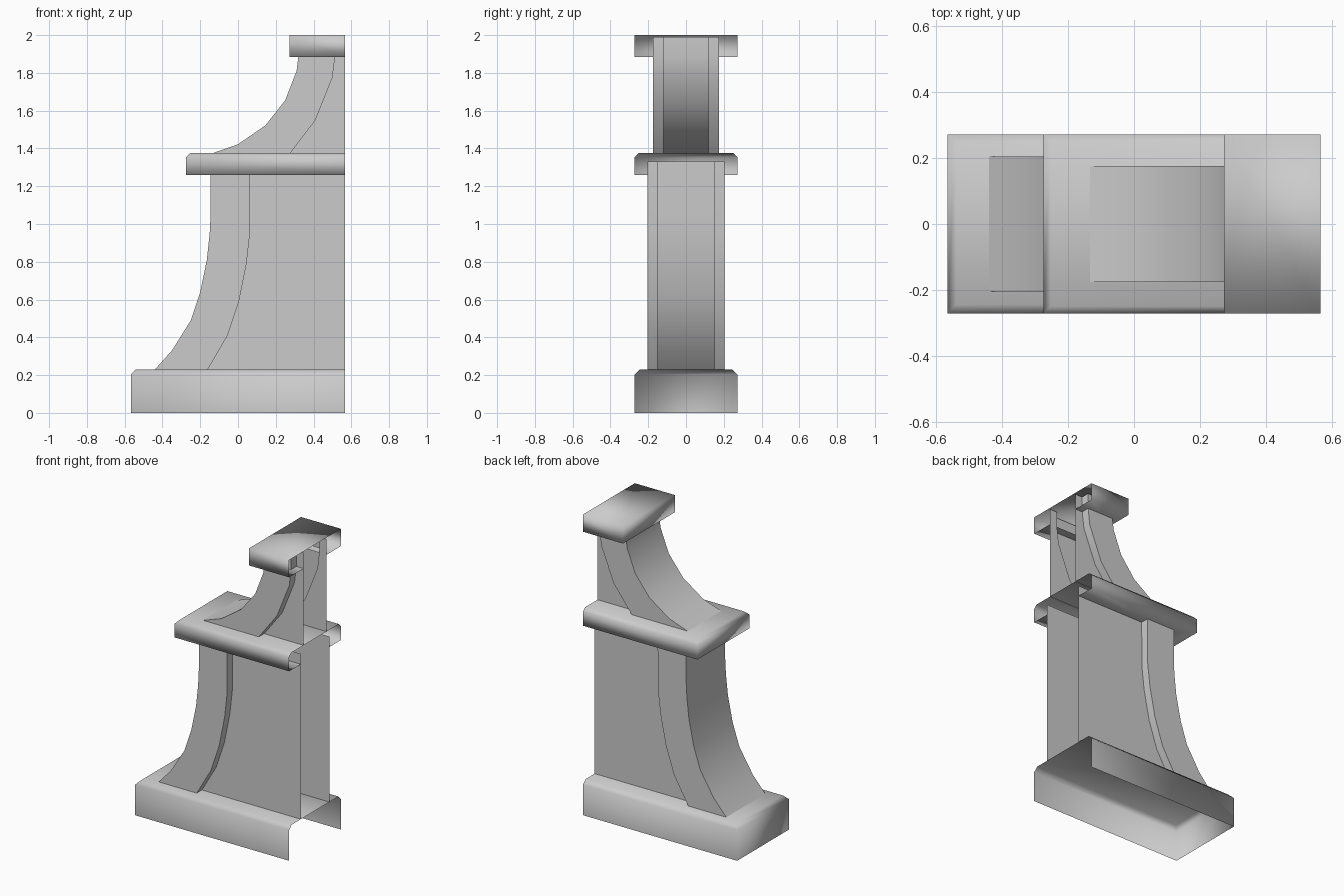
import bpy, bmesh

if "Cube" in bpy.data.objects:
    bpy.data.objects.remove(bpy.data.objects["Cube"])

XR = 0.567   # open end of every part, flush on the right


def make(name, bm, smooth=False):
    bmesh.ops.remove_doubles(bm, verts=bm.verts, dist=1e-4)
    bmesh.ops.recalc_face_normals(bm, faces=bm.faces)
    me = bpy.data.meshes.new(name)
    bm.to_mesh(me)
    bm.free()
    for p in me.polygons:
        p.use_smooth = smooth
    ob = bpy.data.objects.new(name, me)
    bpy.context.collection.objects.link(ob)
    return ob


def strip(bm, a, b):
    """Quads between two point lists."""
    va = [bm.verts.new(p) for p in a]
    vb = [bm.verts.new(p) for p in b]
    for i in range(len(va) - 1):
        bm.faces.new((va[i], va[i + 1], vb[i + 1], vb[i]))


def u_ring(x, w, z):
    return [(XR, -w, z), (x, -w, z), (x, w, z), (XR, w, z)]


def ledge(name, x, w, z0, z1, chamfer, lip=None):
    """Shell block, open on the right, with optional underside lip."""
    bm = bmesh.new()
    rings = [u_ring(x, w, z0)]
    if lip:
        rings.insert(0, u_ring(lip[0], lip[1], z0))
    if chamfer:
        rings.append(u_ring(x, w, z1 - chamfer))
    rings.append(u_ring(x + chamfer, w - chamfer, z1))
    for a, b in zip(rings, rings[1:]):
        strip(bm, a, b)
    bm.faces.new([bm.verts.new(p) for p in rings[-1]])
    return make(name, bm, True)


def buttress(name, outer, inner, w, wall):
    """Curved front panel, raised side bands and recessed side walls."""
    bm = bmesh.new()

    def line(pts, y):
        return [(x, y, z) for x, z in pts]

    strip(bm, line(outer, -w), line(outer, w))
    for s in (-1, 1):
        # raised band between the two curves
        poly = line(outer, s * w) + line(inner, s * w)[::-1]
        bm.faces.new([bm.verts.new(p) for p in poly])
        # return face of the band
        strip(bm, line(inner, s * w), line(inner, s * wall))
        # recessed wall
        strip(bm, line(inner, s * wall), [(XR, s * wall, z) for _, z in inner])
    ob = make(name, bm, True)
    bpy.context.view_layer.objects.active = ob
    ob.select_set(True)
    bpy.ops.object.shade_smooth_by_angle(angle=0.6)
    ob.select_set(False)
    return ob


# base, middle ledge and top cap
ledge("base_block", -0.567, 0.272, 0.0, 0.23, 0.027)
ledge("middle_ledge", -0.275, 0.272, 1.26, 1.375, 0.022, (-0.145, 0.15))
ledge("top_cap", 0.273, 0.272, 1.885, 2.0, 0.0, (0.32, 0.12))

# lower buttress
buttress("lower_buttress",
         [(-0.44, 0.23), (-0.35, 0.33), (-0.25, 0.49), (-0.2, 0.64),
          (-0.165, 0.81), (-0.15, 0.95), (-0.145, 1.05), (-0.145, 1.33)],
         [(-0.16, 0.23), (-0.055, 0.41), (0.005, 0.59), (0.045, 0.79),
          (0.063, 0.95), (0.065, 1.33)],
         0.205, 0.15)

# upper buttress
buttress("upper_buttress",
         [(-0.14, 1.373), (0.0, 1.422), (0.145, 1.522), (0.25, 1.655),
          (0.31, 1.81), (0.32, 1.89), (0.32, 1.99)],
         [(0.275, 1.373), (0.41, 1.55), (0.5, 1.775), (0.514, 1.89),
          (0.514, 1.99)],
         0.176, 0.12)
